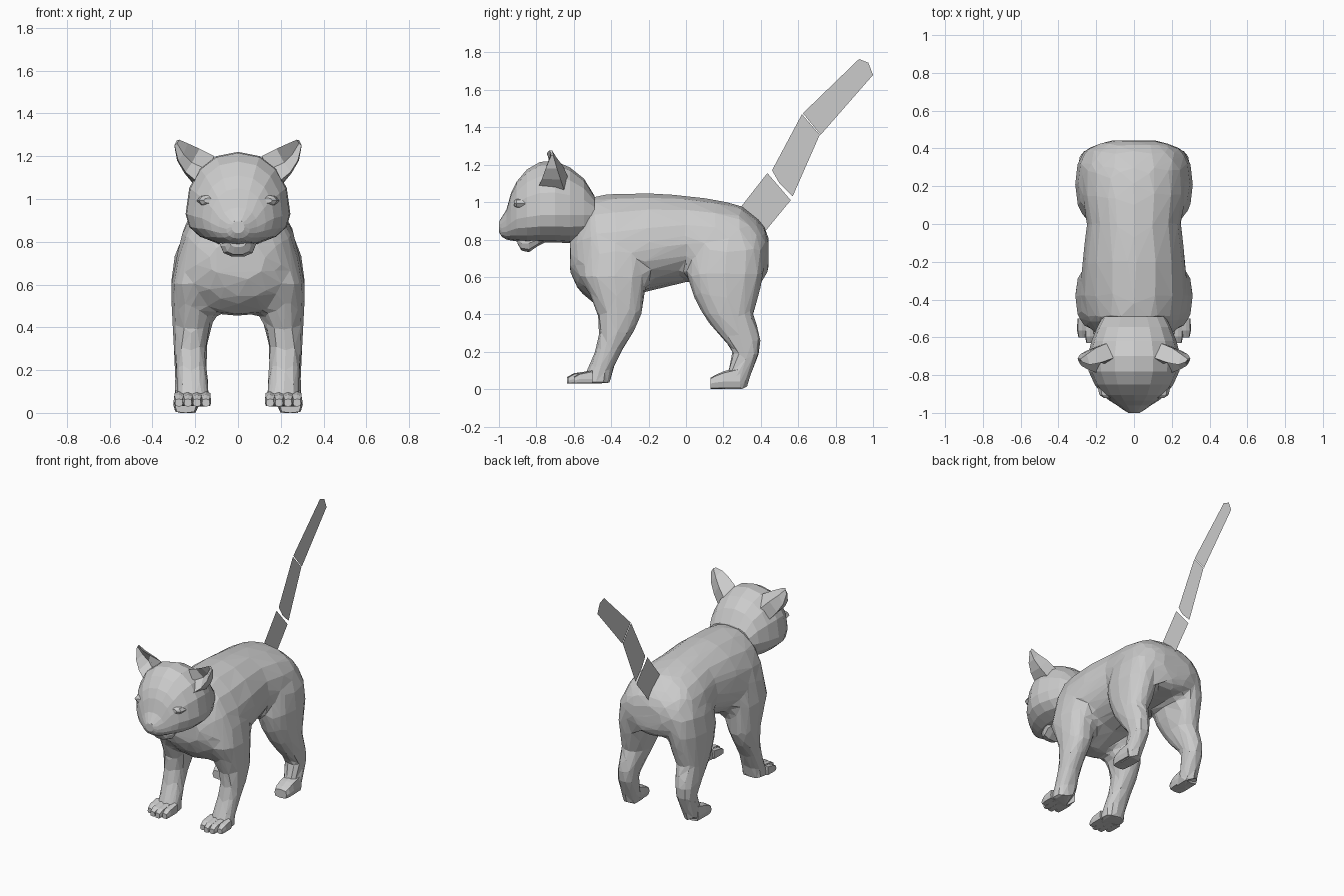
import bpy, bmesh
from math import cos, sin, pi, copysign


def make(name, verts, faces):
    me = bpy.data.meshes.new(name)
    bm = bmesh.new()
    vs = [bm.verts.new(v) for v in verts]
    for f in faces:
        bm.faces.new([vs[i] for i in f])
    bmesh.ops.recalc_face_normals(bm, faces=bm.faces)
    bm.to_mesh(me)
    bm.free()
    ob = bpy.data.objects.new(name, me)
    bpy.context.collection.objects.link(ob)
    return ob


def loft(name, rings):
    n = len(rings[0])
    faces = [list(range(n)), [len(rings) * n - 1 - i for i in range(n)]]
    for r in range(len(rings) - 1):
        for i in range(n):
            j = (i + 1) % n
            faces.append([r * n + i, r * n + j, (r + 1) * n + j, (r + 1) * n + i])
    return make(name, [p for ring in rings for p in ring], faces)


def oval(n, e):
    """Unit superellipse points."""
    s = lambda t: copysign(abs(t) ** (2 / e), t) if abs(t) > 1e-6 else 0
    return [(s(cos(2 * pi * i / n)), s(sin(2 * pi * i / n))) for i in range(n)]


def along_y(name, rows, n, e, xc=0):
    """Rows: y, bottom z, widest z, top z, half width."""
    return loft(name, [[(xc + u * w, y, m + v * (t - m if v > 0 else m - b))
                        for u, v in oval(n, e)] for y, b, m, t, w in rows])


def along_z(name, rows, side, n=12, e=2.3):
    """Rows: z, back/front y limits, inner/outer x limits."""
    return loft(name, [[(side * ((c + d) / 2 + u * (d - c) / 2), (a + b) / 2 + v * (b - a) / 2, z)
                        for u, v in oval(n, e)] for z, a, b, c, d in rows])


def apply(ob, kind, **props):
    bpy.context.view_layer.objects.active = ob
    m = ob.modifiers.new(kind, kind)
    for k, v in props.items():
        setattr(m, k, v)
    bpy.ops.object.modifier_apply(modifier=m.name)


def merge(base, others):
    """Fuse parts into one skin."""
    for o in others:
        apply(base, 'BOOLEAN', operation='UNION', solver='EXACT', object=o)
        bpy.data.objects.remove(o)


# Torso
body = along_y("body", [
    (-.62, .62, .70, .82, .13), (-.575, .53, .68, .92, .21), (-.50, .46, .68, 1.035, .265),
    (-.38, .45, .69, 1.045, .285), (-.2, .525, .74, 1.05, .275), (0, .57, .78, 1.035, .25),
    (.15, .57, .76, 1.015, .275), (.29, .57, .75, .985, .275), (.385, .575, .74, .91, .24),
    (.425, .60, .74, .86, .19), (.442, .64, .73, .81, .12)], 16, 2.1)

# Legs
front_rows = [(.86, -.46, -.30, .10, .23), (.75, -.55, -.20, .08, .285), (.6, -.57, -.2, .08, .313),
              (.5, -.515, -.22, .09, .312), (.4, -.475, -.23, .125, .306), (.3, -.467, -.28, .145, .302),
              (.2, -.487, -.345, .143, .292), (.1, -.53, -.39, .135, .285), (.03, -.56, -.405, .13, .29)]
hind_rows = [(.88, .14, .36, .10, .23), (.75, .03, .42, .08, .295), (.62, 0, .42, .075, .313),
             (.5, .035, .392, .09, .312), (.4, .087, .362, .125, .306), (.33, .137, .387, .14, .302),
             (.26, .2, .403, .155, .30), (.2, .25, .397, .165, .295), (.1, .225, .355, .175, .295),
             (0, .17, .32, .185, .30)]
legs = []
for s in (1, -1):
    legs.append(along_z("front_leg", front_rows, s))
    legs.append(along_z("hind_leg", hind_rows, s))
merge(body, legs)

# Blend the limbs into the torso, then reduce to low-poly facets
apply(body, 'REMESH', mode='VOXEL', voxel_size=.02)
upper = body.vertex_groups.new(name="upper")
upper.add([v.index for v in body.data.vertices if v.co.z > .2], 1, 'REPLACE')
apply(body, 'SMOOTH', factor=.5, iterations=10, vertex_group="upper")
apply(body, 'DECIMATE', ratio=1200 / (2 * len(body.data.polygons)), use_symmetry=True, symmetry_axis='X')
for p in body.data.polygons:
    p.use_smooth = False

# Paws
for s in (1, -1):
    for i in range(4):
        f = (-.615, -.635, -.63, -.60)[i]
        along_y("front_toe", [(-.50, .03, .055, .10, .024), (f + .035, .03, .055, .085, .025),
                              (f, .03, .045, .065, .018)], 8, 4, s * (.15 + .042 * i))
    along_y("hind_paw", [(.29, 0, .04, .12, .055), (.20, 0, .04, .095, .058),
                         (.155, 0, .035, .075, .056), (.13, 0, .03, .06, .048)], 8, 4, s * .245)

# Head
head = along_y("head", [
    (-.49, .84, .93, 1.035, .165), (-.545, .79, .93, 1.125, .195), (-.62, .78, .93, 1.185, .225),
    (-.70, .785, .93, 1.22, .245), (-.78, .785, .93, 1.215, .24), (-.85, .785, .92, 1.175, .208),
    (-.905, .79, .91, 1.11, .168), (-.935, .795, .89, 1.05, .13), (-.96, .80, .87, .96, .09),
    (-.985, .815, .86, .92, .055), (-1.0, .84, .87, .895, .03)], 16, 2.2)
chin = along_y("chin", [(-.74, .79, .82, .86, .07), (-.79, .765, .80, .86, .09),
                        (-.84, .73, .78, .86, .08), (-.88, .74, .78, .86, .06),
                        (-.90, .775, .80, .85, .04)], 10, 2.5)
merge(head, [chin])

# Nose
along_y("nose", [(-.97, .86, .88, .905, .04), (-.998, .855, .885, .90, .03)], 6, 2)

# Eyes and ears
for s in (1, -1):
    along_y("eye", [(-.86, .96, .992, 1.025, .055), (-.905, .967, .992, 1.018, .045),
                    (-.92, .98, .992, 1.005, .022)], 8, 2, s * .138)
    ear = [
        # inner, back, outer, front, pit
        [(.11, -.71, 1.20), (.14, -.63, 1.13), (.20, -.65, 1.06), (.19, -.79, 1.08), (.15, -.74, 1.14)],
        [(.18, -.735, 1.235), (.20, -.655, 1.19), (.25, -.67, 1.12), (.245, -.77, 1.125), (.215, -.70, 1.17)],
        [(.235, -.745, 1.26), (.25, -.69, 1.235), (.285, -.69, 1.18), (.28, -.75, 1.18), (.255, -.71, 1.21)],
        [(.275, -.73, 1.277), (.285, -.715, 1.275), (.298, -.71, 1.25), (.297, -.72, 1.25), (.285, -.722, 1.26)]]
    loft("ear", [[(s * x, y, z) for x, y, z in r] for r in ear])

# Flat tail in three card pieces
for pts in (
    [(.29, .97), (.435, 1.155), (.50, 1.08), (.56, 1.01), (.42, .84)],
    [(.46, 1.17), (.62, 1.47), (.715, 1.36), (.57, 1.03), (.50, 1.10)],
    [(.625, 1.475), (.925, 1.765), (.975, 1.745), (1.0, 1.68), (.72, 1.36)],
):
    make("tail_piece", [(0, y, z) for y, z in pts], [range(5)])
